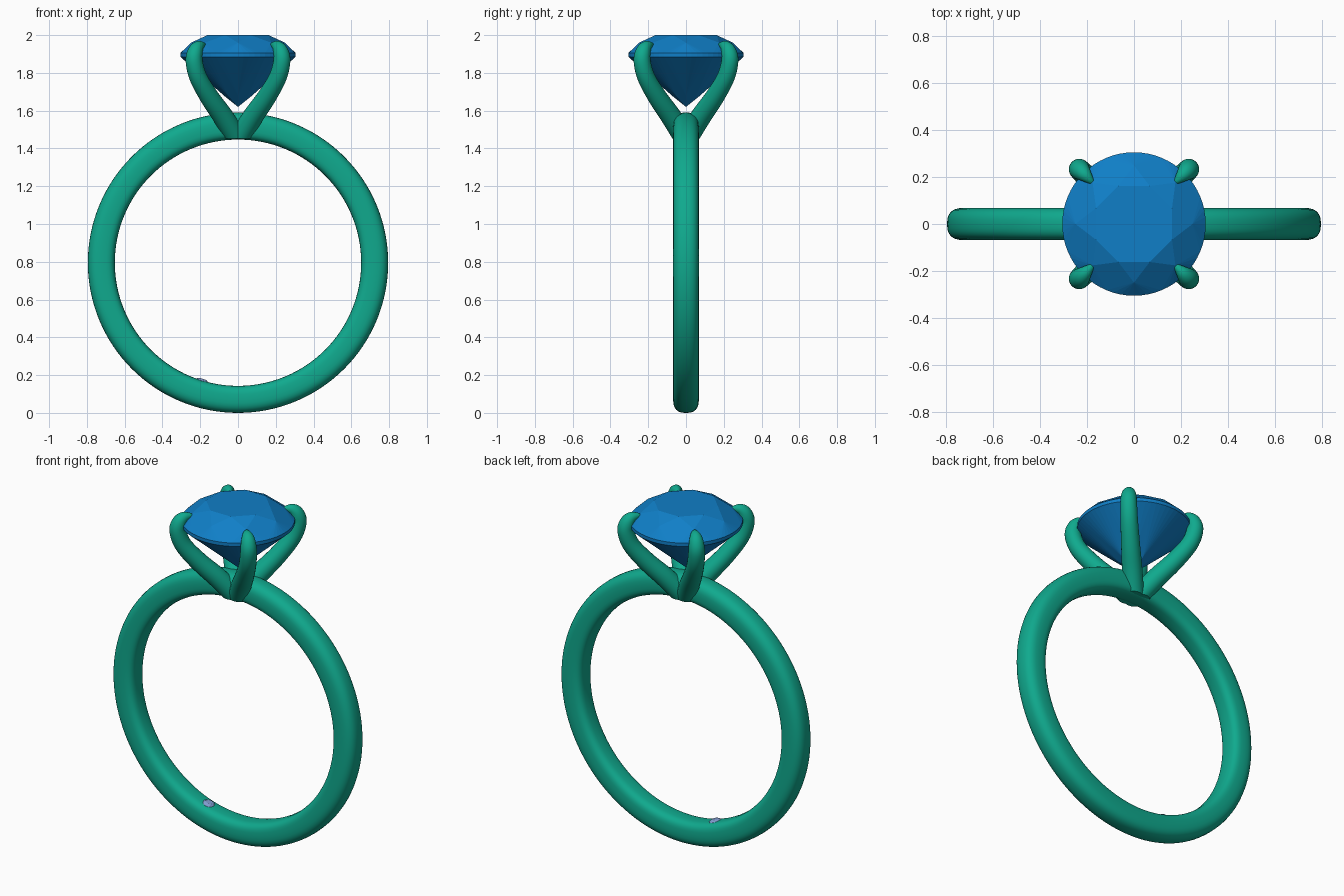
import bpy, bmesh
from math import sin, cos, pi, radians
from mathutils import Vector, Matrix

if "Cube" in bpy.data.objects:
    bpy.data.objects.remove(bpy.data.objects["Cube"])

BAND_Z, R_MID, HALF_R, HALF_W = 0.795, 0.7235, 0.0715, 0.068


def material(name, color):
    m = bpy.data.materials.new(name)
    m.diffuse_color = (*color, 1)
    m.use_nodes = True
    m.node_tree.nodes["Principled BSDF"].inputs["Base Color"].default_value = m.diffuse_color
    return m


def finish(bm, name, mat, smooth=None):
    bmesh.ops.recalc_face_normals(bm, faces=bm.faces)
    me = bpy.data.meshes.new(name)
    bm.to_mesh(me)
    bm.free()
    ob = bpy.data.objects.new(name, me)
    bpy.context.collection.objects.link(ob)
    me.materials.append(mat)
    if smooth:
        bpy.ops.object.select_all(action='DESELECT')
        ob.select_set(True)
        bpy.context.view_layer.objects.active = ob
        bpy.ops.object.shade_smooth_by_angle(angle=radians(smooth))
    return ob


def skin(bm, rings, closed):
    """Bridge a list of equal vertex rings with quads."""
    n = len(rings[0])
    pairs = list(zip(rings, rings[1:] + rings[:1])) if closed else list(zip(rings, rings[1:]))
    for a, b in pairs:
        for i in range(n):
            j = (i + 1) % n
            bm.faces.new((a[i], a[j], b[j], b[i]))
    if not closed:
        bm.faces.new(rings[0])
        bm.faces.new(rings[-1])


def signed_pow(v, p):
    return abs(v) ** p * (1 if v >= 0 else -1)


def polar(r, a, z):
    return Vector((r * cos(a), r * sin(a), z))


def brilliant(name, mat, matrix=Matrix()):
    """Round brilliant cut: girdle radius 0.305, girdle at z = 0."""
    gr, top, low, table_z, culet = 0.305, 0.01, -0.01, 0.105, -0.275
    table_r, star_t, lower_t = 0.175, 0.23, 0.07
    crown = (table_z - top) / (gr - table_r)
    pav = (low - culet) / gr
    pts = [Vector((0, 0, culet))]
    for k in range(8):
        main, half = (k + 0.5) * pi / 4, k * pi / 4
        pts.append(polar(table_r, main, table_z))
        pts.append(polar(star_t / cos(pi / 8), half, table_z - crown * (star_t - table_r)))
        pts.append(polar(lower_t / cos(pi / 8), half, culet + pav * lower_t))
    for k in range(64):
        pts += [polar(gr, k * pi / 32, z) for z in (top, low)]
    bm = bmesh.new()
    for p in pts:
        bm.verts.new(p)
    bmesh.ops.convex_hull(bm, input=bm.verts[:])
    bmesh.ops.dissolve_limit(bm, angle_limit=radians(1.0), verts=bm.verts[:], edges=bm.edges[:])
    bmesh.ops.transform(bm, matrix=matrix, verts=bm.verts[:])
    return finish(bm, name, mat)


metal = material("metal", (0.005, 0.40, 0.27))
blue = material("blue_stone", (0.005, 0.21, 0.57))
pale = material("pale_stone", (0.22, 0.33, 0.62))

# Band: rounded section swept around the finger hole
bm = bmesh.new()
rings = []
for k in range(128):
    a = 2 * pi * k / 128
    ring = []
    for i in range(32):
        t = 2 * pi * i / 32
        p = 2 / 2.6 if cos(t) > 0 else 2 / 3.2
        r = R_MID + HALF_R * signed_pow(cos(t), p)
        y = HALF_W * signed_pow(sin(t), p)
        ring.append(bm.verts.new((r * cos(a), y, BAND_Z + r * sin(a))))
    rings.append(ring)
skin(bm, rings, True)
finish(bm, "band", metal, 40)

# Prongs: tapered tubes in the diagonal planes; (offset in x and y, z, radius)
path = [Vector(p) for p in (
    (-0.04, 1.37, 0.056), (0.015, 1.465, 0.056), (0.08, 1.57, 0.055), (0.15, 1.67, 0.051),
    (0.21, 1.775, 0.047), (0.232, 1.86, 0.045), (0.227, 1.91, 0.041),
    (0.211, 1.938, 0.032), (0.19, 1.947, 0.019), (0.168, 1.945, 0.004))]


def spline(pts, steps=5):
    ext = [2 * pts[0] - pts[1]] + pts + [2 * pts[-1] - pts[-2]]
    out = []
    for a, b, c, d in zip(ext, ext[1:], ext[2:], ext[3:]):
        for s in range(steps):
            t = s / steps
            out.append(0.5 * (2 * b + (c - a) * t + (2 * a - 5 * b + 4 * c - d) * t * t
                              + (3 * b - a - 3 * c + d) * t ** 3))
    return out + [pts[-1]]


line = spline(path)
side = Vector((1, -1, 0)).normalized()
centres = [Vector((p.x, p.x, p.y)) for p in line]
for q, name in enumerate(("back_right_prong", "back_left_prong",
                          "front_left_prong", "front_right_prong")):
    bm = bmesh.new()
    rings = []
    for i, (c, p) in enumerate(zip(centres, line)):
        tan = (centres[min(i + 1, len(line) - 1)] - centres[max(i - 1, 0)]).normalized()
        nor = side.cross(tan)
        rings.append([bm.verts.new(c + p.z * (cos(2 * pi * k / 24) * side + sin(2 * pi * k / 24) * nor))
                      for k in range(24)])
    skin(bm, rings, False)
    # Trim the foot level with the finger hole
    cut = bmesh.ops.bisect_plane(bm, geom=bm.verts[:] + bm.edges[:] + bm.faces[:],
                                 plane_co=(0, 0, 1.453), plane_no=(0, 0, 1), clear_inner=True)
    bmesh.ops.holes_fill(bm, edges=[e for e in cut["geom_cut"] if isinstance(e, bmesh.types.BMEdge)])
    bmesh.ops.rotate(bm, verts=bm.verts[:], matrix=Matrix.Rotation(q * pi / 2, 3, 'Z'))
    finish(bm, name, metal, 40)

# Main stone
brilliant("main_stone", blue, Matrix.Translation((0, 0, 1.895)))

# Small stone set flush inside the band near the bottom, table facing the hole
tilt = radians(17)
seat = Matrix.Translation((0, 0, BAND_Z)) @ Matrix.Rotation(tilt, 4, 'Y') \
    @ Matrix.Translation((0, 0, -0.654)) @ Matrix.Scale(0.11, 4)
brilliant("inner_stone", pale, seat)
